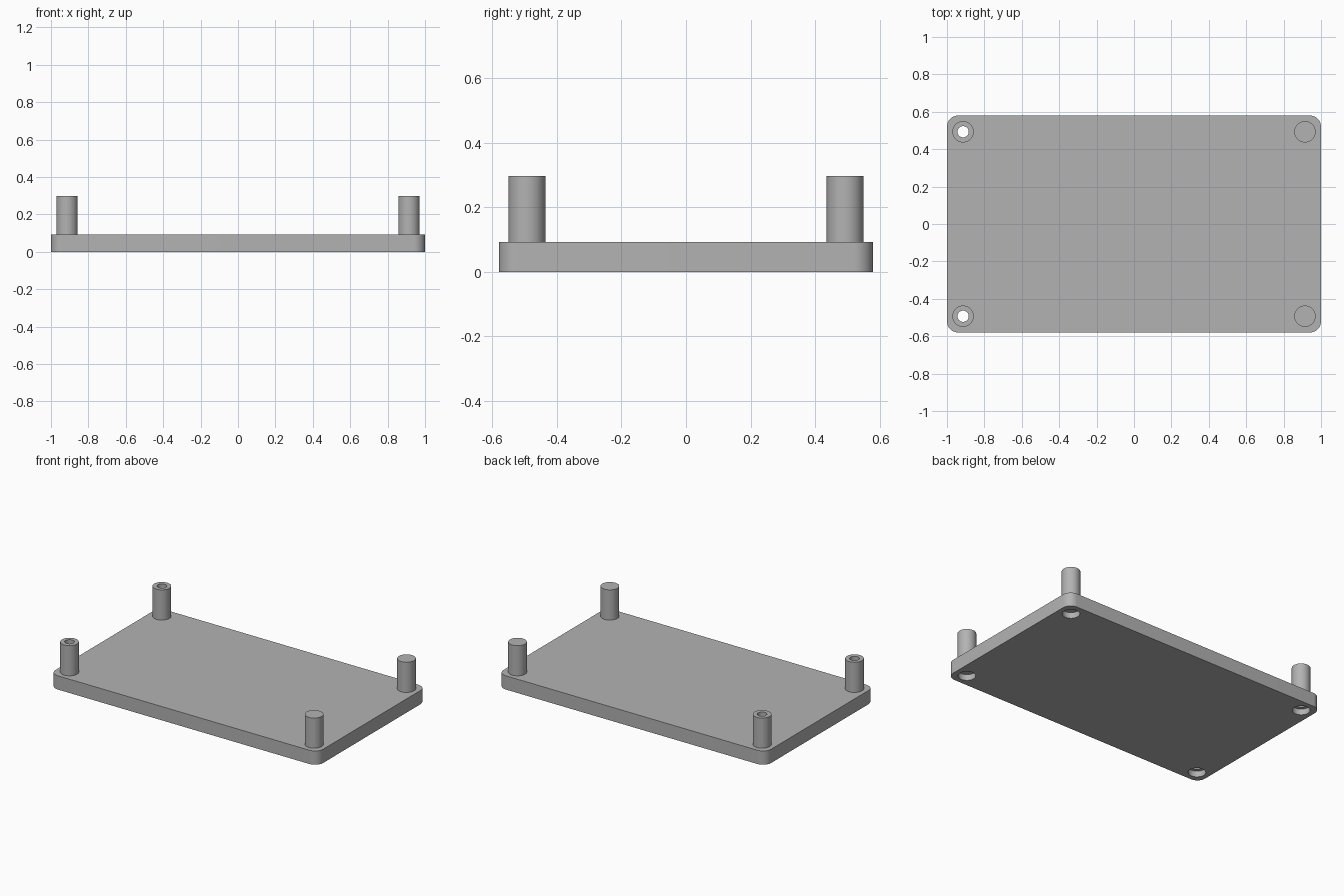
import bpy, bmesh, math

if "Cube" in bpy.data.objects:
    bpy.data.objects.remove(bpy.data.objects["Cube"])

W, D, T = 2.0, 1.16, 0.093        # plate width, depth, thickness
CORNER = 0.06
PX, PY, PR, TOP = 0.914, 0.493, 0.057, 0.297   # post position, radius, top

grey = bpy.data.materials.new("grey plastic")
grey.diffuse_color = (0.45, 0.45, 0.45, 1)
grey.use_nodes = True
grey.node_tree.nodes["Principled BSDF"].inputs["Base Color"].default_value = grey.diffuse_color


def prism(name, outline, z0, z1):
    """Extrude a closed outline between two heights."""
    bm = bmesh.new()
    face = bm.faces.new([bm.verts.new((x, y, z0)) for x, y in outline])
    ext = bmesh.ops.extrude_face_region(bm, geom=[face])["geom"]
    for v in ext:
        if isinstance(v, bmesh.types.BMVert):
            v.co.z = z1
    bmesh.ops.recalc_face_normals(bm, faces=bm.faces)
    mesh = bpy.data.meshes.new(name)
    bm.to_mesh(mesh)
    bm.free()
    mesh.materials.append(grey)
    ob = bpy.data.objects.new(name, mesh)
    bpy.context.collection.objects.link(ob)
    return ob


def arc(cx, cy, r, a0, a1, n):
    return [(cx + r * math.cos(a0 + (a1 - a0) * i / n),
             cy + r * math.sin(a0 + (a1 - a0) * i / n)) for i in range(n + 1)]


def cylinder(name, x, y, r, z0, z1):
    return prism(name, arc(x, y, r, 0, 2 * math.pi, 48)[:-1], z0, z1)


def combine(target, tool, operation):
    """Apply a boolean and discard the tool."""
    mod = target.modifiers.new("bool", 'BOOLEAN')
    mod.operation, mod.solver, mod.object = operation, 'EXACT', tool
    bpy.context.view_layer.objects.active = target
    bpy.ops.object.modifier_apply(modifier=mod.name)
    bpy.data.objects.remove(tool)


# Rounded base plate
outline = []
for k, (sx, sy) in enumerate([(1, 1), (-1, 1), (-1, -1), (1, -1)]):
    outline += arc(sx * (W / 2 - CORNER), sy * (D / 2 - CORNER), CORNER,
                   k * math.pi / 2, (k + 1) * math.pi / 2, 12)
plate = prism("base_plate_with_posts", outline, 0, T)

for sx in (-1, 1):
    for sy in (-1, 1):
        x, y = sx * PX, sy * PY
        # Corner post
        combine(plate, cylinder("post", x, y, PR, T - 0.02, TOP), 'UNION')
        # Screw head recess underneath
        combine(plate, cylinder("recess", x, y, 0.054, -0.05, 0.04), 'DIFFERENCE')
        # Screw hole through the left posts
        if sx < 0:
            combine(plate, cylinder("hole", x, y, 0.03, -0.05, TOP + 0.05), 'DIFFERENCE')

bpy.ops.object.select_all(action='DESELECT')
plate.select_set(True)
bpy.context.view_layer.objects.active = plate
bpy.ops.object.shade_smooth_by_angle(angle=math.radians(30))
